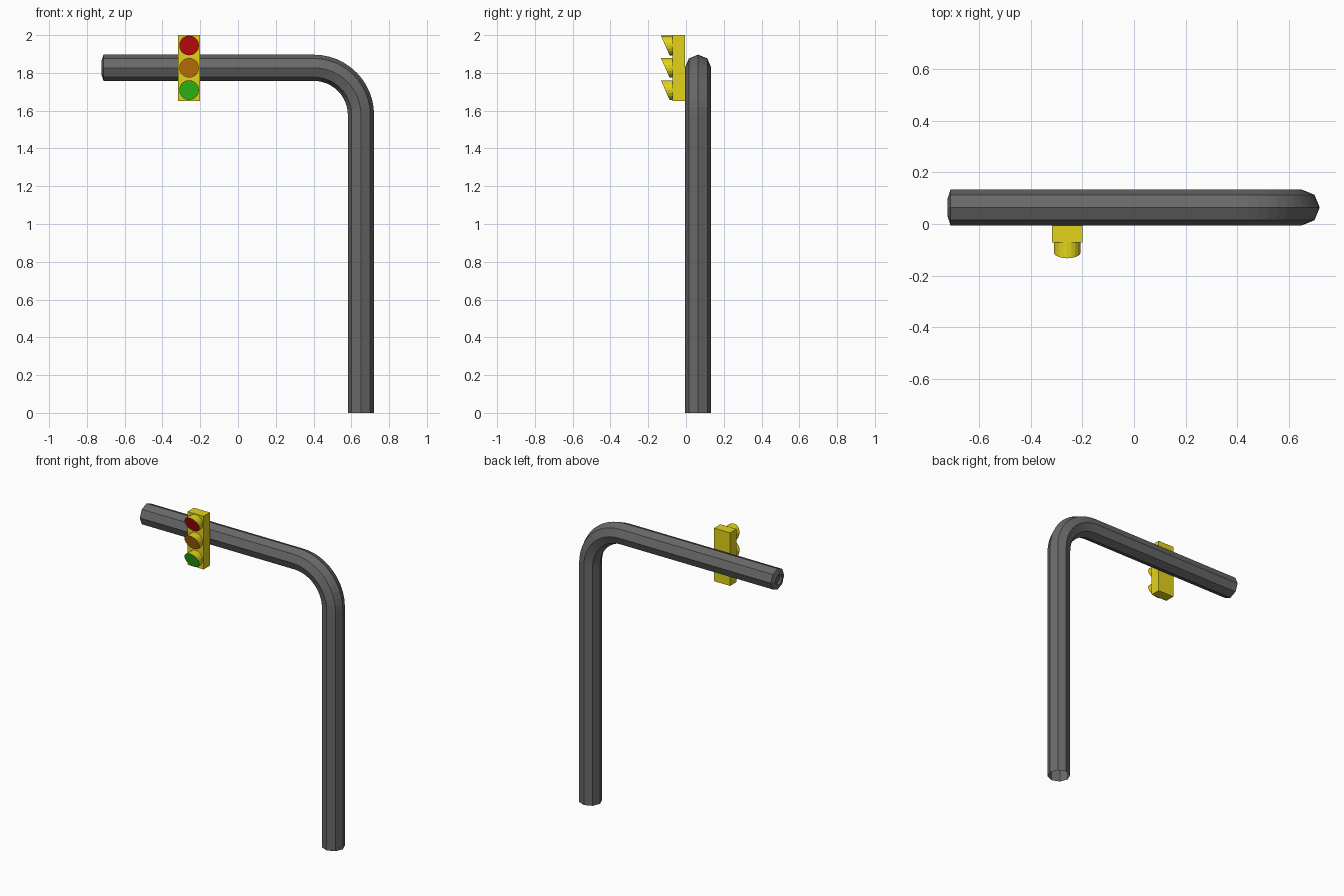
import bpy, bmesh
from math import sin, cos, pi
from mathutils import Vector

if "Cube" in bpy.data.objects:
    bpy.data.objects.remove(bpy.data.objects["Cube"])


def material(name, rgb):
    m = bpy.data.materials.new(name)
    m.diffuse_color = (*rgb, 1)
    m.use_nodes = True
    m.node_tree.nodes["Principled BSDF"].inputs["Base Color"].default_value = m.diffuse_color
    return m


GREY = material("dark_grey", (0.14, 0.14, 0.14))
YELLOW = material("yellow", (0.76, 0.65, 0.01))
COLOURS = {"red": (0.76, 0.005, 0.005), "amber": (0.78, 0.26, 0.005),
           "green": (0.04, 0.76, 0.01)}


def finish(bm, name, *mats):
    bmesh.ops.recalc_face_normals(bm, faces=bm.faces)
    me = bpy.data.meshes.new(name)
    bm.to_mesh(me)
    bm.free()
    for m in mats:
        me.materials.append(m)
    ob = bpy.data.objects.new(name, me)
    bpy.context.collection.objects.link(ob)
    return ob


def loft(bm, rings):
    for a, b in zip(rings, rings[1:]):
        n = len(a)
        for i in range(n):
            j = (i + 1) % n
            bm.faces.new((a[i], a[j], b[j], b[i]))


# Pole: octagonal tube swept up, round the bend and along the arm
PX, PY, PZ, R, BEND = 0.651, 0.064, 1.827, 0.0695, 0.25
cx, cz = PX - BEND, PZ - BEND
stations = [(PX, 0, 0, R)]
for k in range(13):
    a = pi / 2 * k / 12
    stations.append((cx + BEND * cos(a), cz + BEND * sin(a), a, R))
# arm tip: slightly domed rim with a small recess
for x, r in ((-0.712, R), (-0.723, 0.035), (-0.712, 0.02)):
    stations.append((x, PZ, pi / 2, r))
bm = bmesh.new()
rings = []
for x, z, a, r in stations:
    out = Vector((cos(a), 0, sin(a)))
    rings.append([bm.verts.new(Vector((x, PY, z)) + out * r * cos(t * pi / 4)
                               + Vector((0, r * sin(t * pi / 4), 0)))
                  for t in range(8)])
loft(bm, rings)
bm.faces.new(rings[-1])
finish(bm, "pole", GREY)

# Signal housing: plain box on the front of the arm
LX, FRONT = -0.259, -0.072
bm = bmesh.new()
bmesh.ops.create_cube(bm, size=1)
bmesh.ops.scale(bm, vec=(0.117, 0.066, 0.35), verts=bm.verts)
bmesh.ops.translate(bm, vec=(LX, -0.039, 1.825), verts=bm.verts)
finish(bm, "signal_housing", YELLOW)

# Lamps: round hoods cut at a slant, with the coloured lens on the cut
SIDES, LR = 20, 0.052
for (name, rgb), z in zip(COLOURS.items(), (1.945, 1.827, 1.709)):
    bm = bmesh.new()
    back, cut = [], []
    for i in range(SIDES):
        t = 2 * pi * i / SIDES
        x, dz = LX + LR * cos(t), LR * sin(t)
        back.append(bm.verts.new((x, FRONT, z + dz)))
        cut.append(bm.verts.new((x, -0.110 - 0.023 * sin(t), z + dz)))
    loft(bm, [back, cut])
    bm.faces.new(cut).material_index = 1
    finish(bm, name + "_lamp", YELLOW, material(name, rgb))
